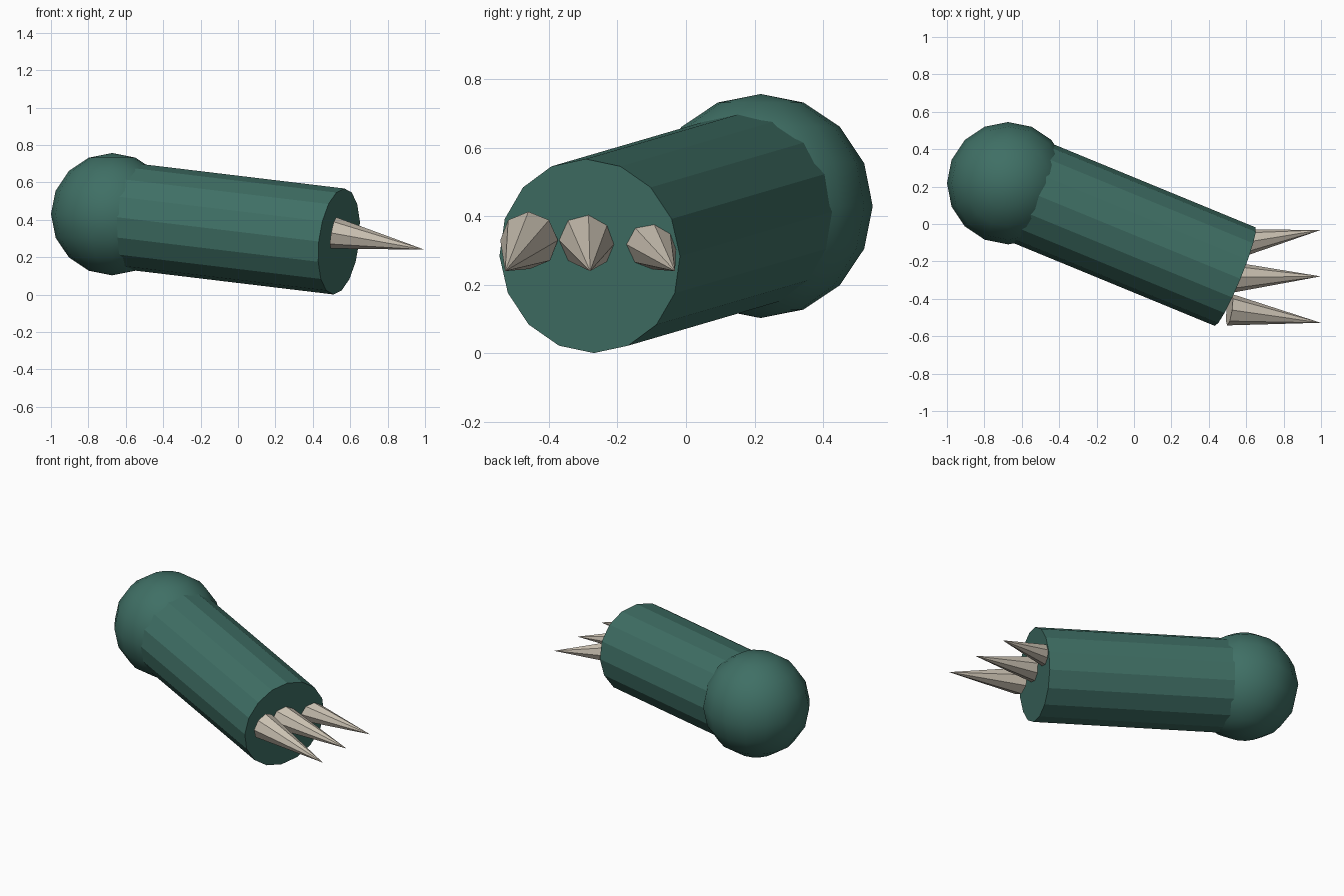
import bpy
from mathutils import Vector

if "Cube" in bpy.data.objects:
    bpy.data.objects.remove(bpy.data.objects["Cube"])


def material(name, rgb):
    m = bpy.data.materials.new(name)
    m.diffuse_color = (*rgb, 1)
    m.use_nodes = True
    m.node_tree.nodes["Principled BSDF"].inputs["Base Color"].default_value = m.diffuse_color
    return m


def cone_between(name, a, b, r1, r2, sides, mat):
    """Flat-shaded cone or cylinder from point a to point b."""
    a, b = Vector(a), Vector(b)
    bpy.ops.mesh.primitive_cone_add(vertices=sides, radius1=r1, radius2=r2,
                                    depth=(b - a).length, location=(a + b) / 2)
    ob = bpy.context.object
    ob.name = name
    ob.rotation_euler = (b - a).to_track_quat('Z', 'Y').to_euler()
    ob.data.materials.append(mat)
    return ob


green = material("green_skin", (0.05, 0.16, 0.13))
bone = material("bone", (0.60, 0.54, 0.45))

# Rounded joint at the back end
joint = (-0.673, 0.218, 0.43)
bpy.ops.mesh.primitive_uv_sphere_add(segments=16, ring_count=8, radius=0.327, location=joint)
ball = bpy.context.object
ball.name = "joint_ball"
ball.data.materials.append(green)
bpy.ops.object.shade_smooth()

# Limb running from the joint to the flat end
cone_between("limb", joint, (0.54, -0.281, 0.284), 0.285, 0.285, 16, green)

# Three claws fanning out from the flat end
for i, side in enumerate((-1, 0, 1)):
    cone_between(f"claw_{i + 1}", (0.51, -0.285 + 0.173 * side, 0.33),
                 (0.998, -0.28 + 0.248 * side, 0.24), 0.085, 0, 8, bone)
